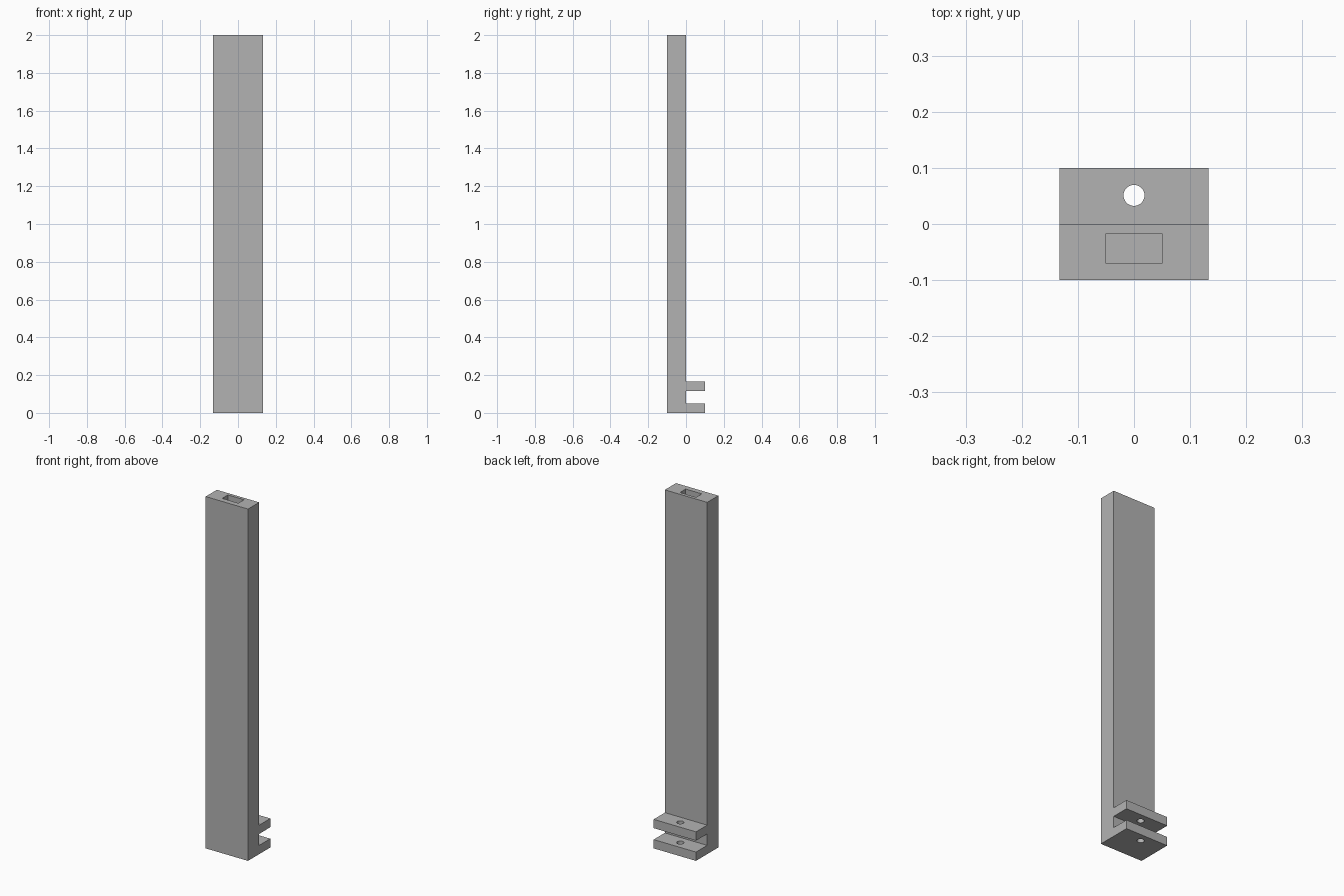
import bpy
import bmesh
from mathutils import Matrix

cube = bpy.data.objects.get("Cube")
if cube:
    bpy.data.objects.remove(cube, do_unlink=True)

grey = bpy.data.materials.new("plain grey")
grey.use_nodes = True
color = (0.45, 0.45, 0.45, 1)
grey.diffuse_color = color
grey.node_tree.nodes["Principled BSDF"].inputs["Base Color"].default_value = color


def add_object(name, bm):
    bmesh.ops.recalc_face_normals(bm, faces=bm.faces)
    mesh = bpy.data.meshes.new(name)
    bm.to_mesh(mesh)
    bm.free()
    mesh.materials.append(grey)
    obj = bpy.data.objects.new(name, mesh)
    bpy.context.collection.objects.link(obj)
    return obj


def cut(target, cutter):
    cutter.hide_render = True
    mod = target.modifiers.new("cut", 'BOOLEAN')
    mod.operation = 'DIFFERENCE'
    mod.solver = 'EXACT'
    mod.object = cutter
    bpy.context.view_layer.objects.active = target
    bpy.ops.object.modifier_apply(modifier=mod.name)
    bpy.data.objects.remove(cutter, do_unlink=True)


# Upright bar with two rear lugs, extruded sideways from its side profile
half_width, depth = 0.133, 0.1
lug, lug_low, lug_high = 0.05, 0.115, 0.165
profile = [(-depth, 0), (depth, 0), (depth, lug), (0, lug), (0, lug_low),
           (depth, lug_low), (depth, lug_high), (0, lug_high), (0, 2), (-depth, 2)]
bm = bmesh.new()
side = bm.faces.new([bm.verts.new((-half_width, y, z)) for y, z in profile])
ext = bmesh.ops.extrude_face_region(bm, geom=[side])
bmesh.ops.translate(bm, vec=(2 * half_width, 0, 0),
                    verts=[v for v in ext["geom"] if isinstance(v, bmesh.types.BMVert)])
bar = add_object("upright_bar", bm)

# Pin hole through both lugs
bm = bmesh.new()
bmesh.ops.create_cone(bm, cap_ends=True, segments=32, radius1=0.0187, radius2=0.0187,
                      depth=0.5, matrix=Matrix.Translation((0, 0.051, 0.1)))
cut(bar, add_object("pin_hole_cutter", bm))

# Rectangular socket in the top end
bm = bmesh.new()
bmesh.ops.create_cube(bm, size=1, matrix=Matrix.Translation((0, -0.0437, 2))
                      @ Matrix.Diagonal((0.102, 0.051, 0.4, 1)))
cut(bar, add_object("socket_cutter", bm))

# Smooth hole walls, sharp edges elsewhere
bpy.ops.object.select_all(action='DESELECT')
bar.select_set(True)
bpy.context.view_layer.objects.active = bar
bpy.ops.object.shade_smooth_by_angle()
